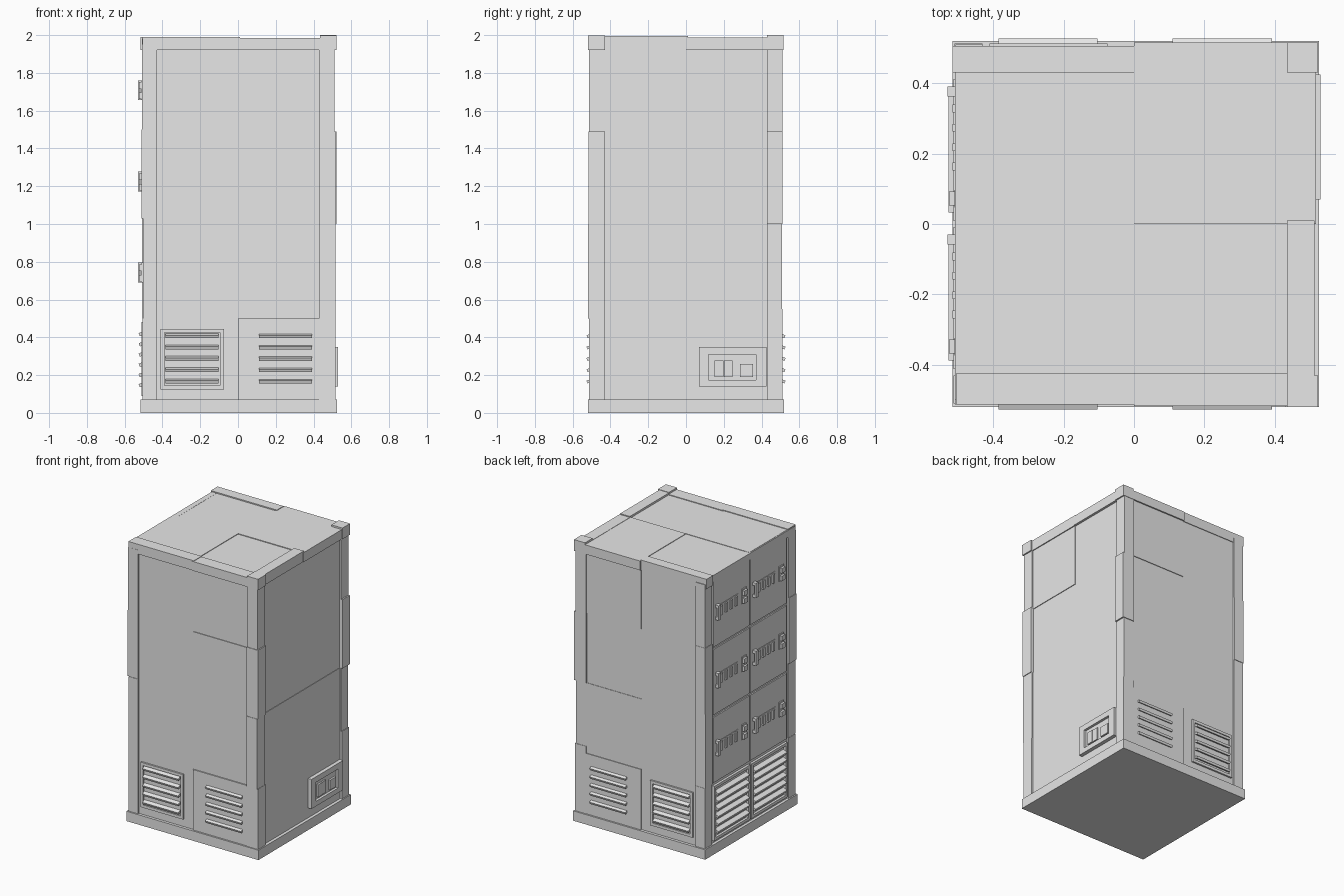
import bpy, bmesh, math
from mathutils import Matrix, Vector

grey = bpy.data.materials.new("plain_grey")
grey.diffuse_color = (0.8, 0.8, 0.8, 1)


def boxes(name, items):
    """One object from boxes (x0,x1,y0,y1,z0,z1[,axis,degrees])."""
    bm = bmesh.new()
    for it in items:
        x0, x1, y0, y1, z0, z1 = it[:6]
        c = Vector(((x0 + x1) / 2, (y0 + y1) / 2, (z0 + z1) / 2))
        rot = Matrix.Rotation(math.radians(it[7]), 4, it[6]) if len(it) > 6 else Matrix()
        size = Matrix.Diagonal((abs(x1 - x0), abs(y1 - y0), abs(z1 - z0), 1))
        bmesh.ops.create_cube(bm, size=1, matrix=Matrix.Translation(c) @ rot @ size)
    me = bpy.data.meshes.new(name)
    bm.to_mesh(me)
    bm.free()
    me.materials.append(grey)
    ob = bpy.data.objects.new(name, me)
    bpy.context.collection.objects.link(ob)
    return ob


# Main body and plinth
boxes("body", [(-0.495, 0.5, -0.5, 0.5, 0.03, 1.975)])
boxes("plinth", [(-0.515, 0.525, -0.52, 0.52, 0, 0.07)])

# Roof quarters, slightly stepped
boxes("roof_panels", [
    (-0.5, 0, 0, 0.43, 1.95, 1.982), (0, 0.44, 0, 0.43, 1.95, 1.986),
    (-0.5, 0, -0.43, 0, 1.95, 1.985), (0, 0.44, -0.43, 0, 1.95, 1.981)])

# Roof edge trim, running down the sides to z 1.92
boxes("top_trim", [
    (-0.515, 0.005, 0.43, 0.505, 1.92, 1.99), (0, 0.435, 0.43, 0.515, 1.92, 1.986),
    (-0.505, 0.01, -0.512, -0.425, 1.92, 1.99), (0, 0.435, -0.517, -0.425, 1.92, 1.986),
    (0.435, 0.512, -0.517, 0.01, 1.92, 1.995), (0.435, 0.517, 0, 0.45, 1.92, 1.988),
    (-0.508, -0.47, -0.5, 0.5, 1.935, 1.983)])
boxes("top_corner_block", [(0.435, 0.522, 0.43, 0.515, 1.92, 2.0),
                           (0.435, 0.522, -0.52, -0.43, 1.92, 1.998)])

# Corner posts in stacked, slightly offset lengths: (z0, z1, x reach, y reach)
posts = {
    ("right", "front"): [(0.07, 0.5, .517, .513), (0.5, 1.0, .515, .52), (1.0, 1.49, .52, .517), (1.49, 1.95, .512, .513)],
    ("right", "back"): [(0.07, 0.55, .517, .51), (0.55, 1.0, .512, .507), (1.0, 1.49, .522, .512), (1.49, 1.95, .512, .512)],
    ("left", "front"): [(0.07, 0.5, .505, .51), (0.5, 1.03, .503, .513), (1.03, 1.5, .512, .51), (1.5, 1.95, .508, .513)],
    ("left", "back"): [(0.07, 0.5, .505, .51), (0.5, 1.03, .508, .508), (1.03, 1.5, .51, .512), (1.5, 1.95, .507, .51)],
}
for (side, end), parts in posts.items():
    sx = 1 if side == "right" else -1
    sy = 1 if end == "back" else -1
    boxes(f"{end}_{side}_post", [
        (min(sx * .43, sx * rx), max(sx * .43, sx * rx),
         min(sy * .43, sy * ry), max(sy * .43, sy * ry), z0, z1)
        for z0, z1, rx, ry in parts])

# Slightly raised wall panels
boxes("front_panels", [(0, 0.435, -0.505, -0.48, 1.0, 1.48),
                       (0, 0.435, -0.508, -0.48, 0.07, 0.5)])
boxes("back_panels", [(0, 0.435, 0.48, 0.505, 1.5, 1.93),
                      (0, 0.435, 0.48, 0.503, 0.5, 1.0),
                      (0, 0.435, 0.48, 0.508, 0.07, 0.5)])
boxes("right_panels", [(0.48, 0.505, -0.435, 0, 1.48, 1.93),
                       (0.48, 0.503, -0.435, 0.435, 0.07, 1.0)])

# Front and back vents: slats on both halves, frame showing on the left half
for s, end in ((-1, "front"), (1, "back")):
    def yb(a, b):
        return (min(s * a, s * b), max(s * a, s * b))
    frame = [(-0.41, -0.39, *yb(.49, .512), 0.125, 0.445),
             (-0.095, -0.075, *yb(.49, .512), 0.125, 0.445),
             (-0.41, -0.075, *yb(.49, .512), 0.425, 0.445),
             (-0.41, -0.075, *yb(.49, .512), 0.125, 0.145)]
    boxes(f"{end}_vent_frame", frame)
    slats = []
    for i in range(5):
        z = 0.168 + 0.06 * i
        for x0, x1 in ((-0.385, -0.103), (0.11, 0.392)):
            slats.append((x0, x1, *yb(.498, .525), z - 0.008, z + 0.008, 'X', -s * 22))
    boxes(f"{end}_vent_slats", slats)

# Left side: six locker doors, each with handle, slots and latch
for col, y0 in enumerate((0.0, -0.42)):
    for row in range(3):
        zc = 0.735 + 0.483 * row
        tag = f"{row + 1}_{col + 1}"
        yo = y0 - 0.003
        boxes(f"door_{tag}", [(-0.504, -0.48, y0 + 0.008, y0 + 0.412, zc - 0.233, zc + 0.233)])
        boxes(f"door_handle_{tag}", [
            (-0.53, -0.518, yo + 0.365, yo + 0.393, zc - 0.045, zc + 0.06),
            (-0.52, -0.5, yo + 0.365, yo + 0.393, zc - 0.045, zc - 0.025),
            (-0.52, -0.5, yo + 0.365, yo + 0.393, zc + 0.04, zc + 0.06)])
        slots = [(-0.507, -0.5, yo + 0.14, yo + 0.345, zc - 0.02, zc + 0.045)]
        for k in range(4):
            y = yo + 0.155 + 0.055 * k
            slots.append((-0.515, -0.5, y, y + 0.022, zc - 0.03, zc + 0.035))
        boxes(f"door_slots_{tag}", slots)
        boxes(f"door_latch_{tag}", [
            (-0.51, -0.5, yo + 0.05, yo + 0.1, zc - 0.045, zc + 0.06),
            (-0.525, -0.5, yo + 0.055, yo + 0.095, zc + 0.015, zc + 0.05),
            (-0.525, -0.5, yo + 0.055, yo + 0.095, zc - 0.04, zc - 0.005)])

# Left side vents under the doors
for y0, tag in ((0.0, "back"), (-0.42, "front")):
    a, b = y0 + 0.008, y0 + 0.412
    boxes(f"left_vent_frame_{tag}", [
        (-0.512, -0.48, a, a + 0.02, 0.09, 0.48), (-0.512, -0.48, b - 0.02, b, 0.09, 0.48),
        (-0.512, -0.48, a, b, 0.46, 0.48), (-0.512, -0.48, a, b, 0.09, 0.11)])
    boxes(f"left_vent_slats_{tag}", [
        (-0.524, -0.49, a + 0.025, b - 0.025, z - 0.009, z + 0.009, 'Y', -22)
        for z in [0.15 + 0.054 * i for i in range(6)]])

# Right side: control box with rim, switches and socket
boxes("control_box", [
    (0.49, 0.53, 0.07, 0.12, 0.14, 0.35), (0.49, 0.53, 0.37, 0.425, 0.14, 0.35),
    (0.49, 0.53, 0.12, 0.37, 0.31, 0.35), (0.49, 0.53, 0.12, 0.37, 0.14, 0.175),
    (0.49, 0.512, 0.1, 0.4, 0.15, 0.33)])
boxes("control_switches", [
    (0.5, 0.525, 0.152, 0.198, 0.19, 0.278), (0.5, 0.522, 0.2, 0.245, 0.19, 0.278),
    (0.5, 0.525, 0.285, 0.355, 0.19, 0.26)])
